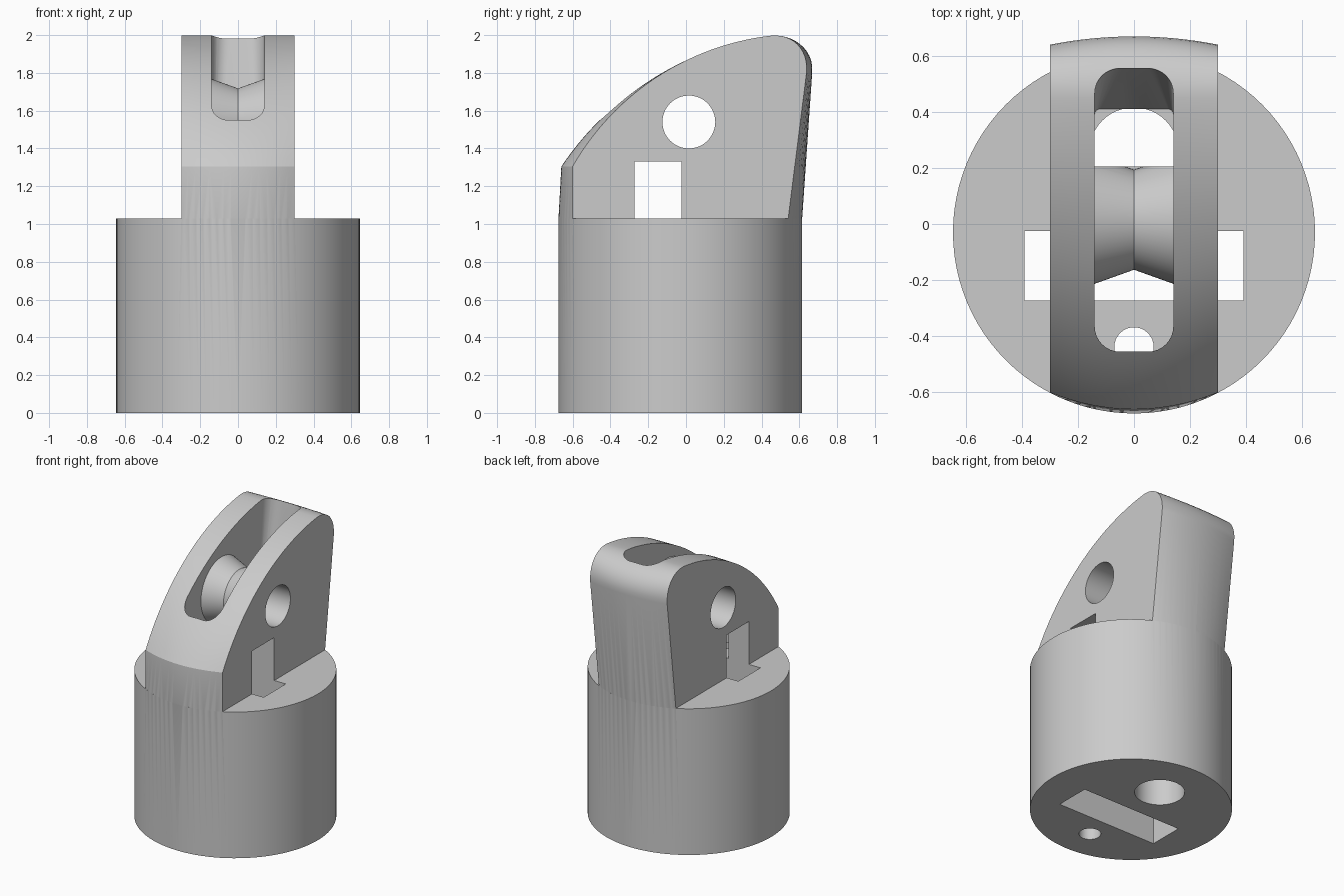
import bpy, bmesh, math
from mathutils import Vector, Matrix

if "Cube" in bpy.data.objects:
    bpy.data.objects.remove(bpy.data.objects["Cube"])

grey = bpy.data.materials.new("plain_grey")
grey.diffuse_color = (0.6, 0.6, 0.6, 1)
grey.use_nodes = True
grey.node_tree.nodes["Principled BSDF"].inputs["Base Color"].default_value = grey.diffuse_color
CY, R, TOP, HW = -0.03, 0.645, 1.03, 0.30   # base centre y, radius, height, head half width


def finish(bm, name):
    bmesh.ops.recalc_face_normals(bm, faces=bm.faces)
    me = bpy.data.meshes.new(name)
    bm.to_mesh(me)
    bm.free()
    ob = bpy.data.objects.new(name, me)
    bpy.context.collection.objects.link(ob)
    me.materials.append(grey)
    return ob


def loft(name, rings):
    """Closed solid skinned through rings of equal point count."""
    bm = bmesh.new()
    vs = [[bm.verts.new(p) for p in ring] for ring in rings]
    n = len(rings[0])
    for a, b in zip(vs, vs[1:]):
        for i in range(n):
            j = (i + 1) % n
            bm.faces.new((a[i], a[j], b[j], b[i]))
    bm.faces.new(vs[0])
    bm.faces.new(vs[-1])
    return finish(bm, name)


def turned(name, stations, centre, axis, n=64):
    """Round solid from (offset, radius) stations along x or z."""
    rings = []
    for d, r in stations:
        ring = []
        for i in range(n):
            a = 2 * math.pi * i / n
            u, v = r * math.cos(a), r * math.sin(a)
            p = Vector((d, u, v)) if axis == 'x' else Vector((u, v, d))
            ring.append(p + Vector(centre))
        rings.append(ring)
    return loft(name, rings)


def box(name, x, y0, y1, z0, z1):
    return loft(name, [[(-x, y0, z), (x, y0, z), (x, y1, z), (-x, y1, z)] for z in (z0, z1)])


def combine(ob, other, op):
    m = ob.modifiers.new(op, 'BOOLEAN')
    m.operation, m.solver, m.object = op, 'EXACT', other
    bpy.context.view_layer.objects.active = ob
    bpy.ops.object.modifier_apply(modifier=m.name)
    bpy.data.objects.remove(other)


def arc3(a, b, c, n):
    """Points of the circle arc from a through b to c."""
    (ax, ay), (bx, by), (cx, cy) = a, b, c
    d = 2 * (ax * (by - cy) + bx * (cy - ay) + cx * (ay - by))
    sa, sb, sc = ax * ax + ay * ay, bx * bx + by * by, cx * cx + cy * cy
    ux = (sa * (by - cy) + sb * (cy - ay) + sc * (ay - by)) / d
    uy = (sa * (cx - bx) + sb * (ax - cx) + sc * (bx - ax)) / d
    r = math.hypot(ax - ux, ay - uy)
    t0, t1 = math.atan2(ay - uy, ax - ux), math.atan2(cy - uy, cx - ux)
    return [(ux + r * math.cos(t0 + (t1 - t0) * i / n),
             uy + r * math.sin(t0 + (t1 - t0) * i / n)) for i in range(n + 1)]


def bezier(p, n):
    out = []
    for i in range(1, n + 1):
        t = i / n
        w = ((1 - t) ** 3, 3 * t * (1 - t) ** 2, 3 * t * t * (1 - t), t ** 3)
        out.append(tuple(sum(w[k] * p[k][c] for k in range(4)) for c in (0, 1)))
    return out


# round base
body = turned("rope_head", [(0, R), (TOP, R)], (0, CY, 0), 'z', 96)

# upright head: side profile that follows the round base across its width
slices = []
for i in range(17):
    x = HW * (2 * i / 16 - 1)
    s = math.sqrt(R * R - x * x)
    k = (x / HW) ** 2
    front, back = CY - s, CY + s
    lip = -0.66 + 0.06 * k          # front lip at the start of the curve
    crown = 0.668 - 0.03 * k        # top of the leaning back
    prof = [(back - 0.03, 0.9), (front + 0.03, 0.9), (front, TOP)]
    prof += arc3((lip, 1.305), (0, 1.866), (0.45, 1.997), 28)
    prof += bezier([(0.45, 1.997), (0.56, 2.008), (crown + 0.012, 1.93), (crown, 1.80)], 12)
    prof += [(back, TOP)]
    slices.append([(x, y, z) for y, z in prof])
combine(body, loft("head", slices), 'UNION')


# rounded slot with a leaning back wall
def rounded(x, y0, y1, z, rf, rb):
    pts = []
    for sx, sy, r, a0 in ((1, 1, rb, 0), (-1, 1, rb, 90), (-1, 0, rf, 180), (1, 0, rf, 270)):
        cx, cy = sx * (x - r), (y1 - r if sy else y0 + r)
        for j in range(9):
            a = math.radians(a0 + 90 * j / 8)
            pts.append((cx + r * math.cos(a), cy + r * math.sin(a), z))
    return pts


combine(body, loft("slot", [rounded(0.14, -0.455, 0.41, TOP, 0.09, 0.02),
                            rounded(0.14, -0.455, 0.573, 2.1, 0.09, 0.10)]), 'DIFFERENCE')

# grooved saddle and the web that carries it
saddle = turned("saddle", [(-0.17, 0.228), (-0.14, 0.228), (0, 0.178), (0.14, 0.228), (0.17, 0.228)],
                (0, 0.015, 1.54), 'x')
combine(saddle, box("saddle_trim", 0.3, -0.5, 0.205, 1.0, 2.0), 'INTERSECT')
combine(saddle, box("web", 0.16, -0.1, 0.205, 0.98, 1.53), 'UNION')
combine(body, saddle, 'UNION')

# pin hole, strap passage and the two rope holes
combine(body, turned("pin_hole", [(-0.8, 0.14), (0.8, 0.14)], (0, 0.015, 1.54), 'x', 48), 'DIFFERENCE')
combine(body, box("strap_passage", 0.39, -0.272, -0.025, -0.1, 1.332), 'DIFFERENCE')
combine(body, turned("large_hole", [(-0.1, 0.16), (TOP + 0.003, 0.16)], (0, 0.255, 0), 'z', 48), 'DIFFERENCE')
combine(body, turned("small_hole", [(-0.1, 0.07), (TOP + 0.003, 0.07)], (0, -0.438, 0), 'z', 32), 'DIFFERENCE')

bpy.ops.object.select_all(action='DESELECT')
body.select_set(True)
bpy.context.view_layer.objects.active = body
bpy.ops.object.shade_smooth_by_angle(angle=math.radians(25))
